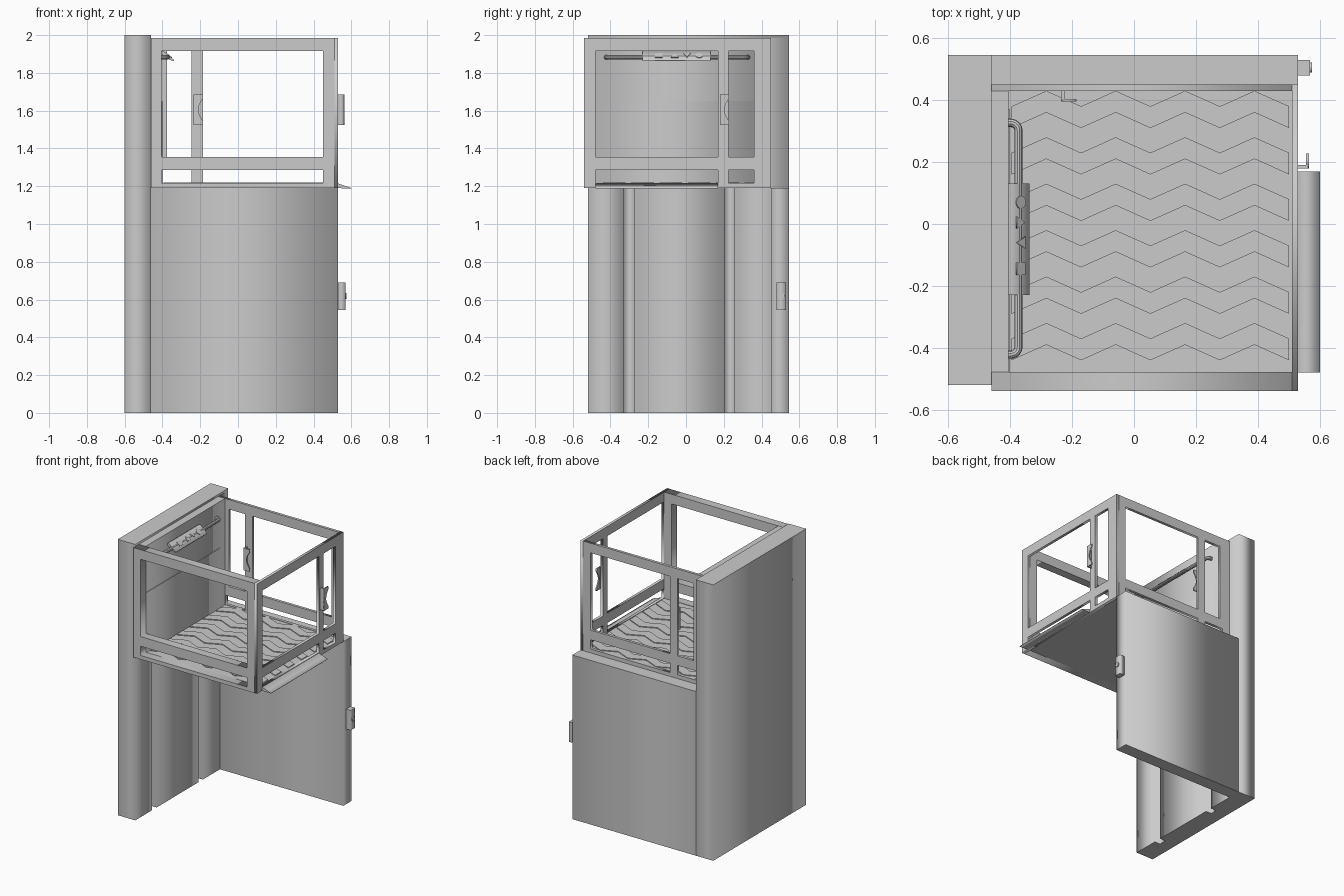
import bpy, math
from mathutils import Matrix, Vector

if "Cube" in bpy.data.objects:
    bpy.data.objects.remove(bpy.data.objects["Cube"])

# local profile axes (u, v, thickness) mapped to world for each extrusion axis
AXES = {'X': Matrix(((0, 0, 1), (1, 0, 0), (0, 1, 0))),
        'Y': Matrix(((1, 0, 0), (0, 0, -1), (0, 1, 0))),
        'Z': Matrix.Identity(3)}


def rect(u0, v0, u1, v1):
    return [(u0, v0), (u1, v0), (u1, v1), (u0, v1)]


def circle(cu, cv, r, n=24):
    return [(cu + r * math.cos(2 * math.pi * i / n), cv + r * math.sin(2 * math.pi * i / n)) for i in range(n)]


def to_mesh(ob):
    bpy.ops.object.select_all(action='DESELECT')
    bpy.context.view_layer.objects.active = ob
    ob.select_set(True)
    bpy.ops.object.convert(target='MESH')
    return bpy.context.view_layer.objects.active


def prism(name, axis, w0, w1, *loops):
    """Filled profile (extra inner loops become holes) extruded from w0 to w1."""
    cu = bpy.data.curves.new(name, 'CURVE')
    cu.dimensions, cu.fill_mode, cu.extrude = '2D', 'BOTH', (w1 - w0) / 2
    for loop in loops:
        s = cu.splines.new('POLY')
        s.points.add(len(loop) - 1)
        for p, (u, v) in zip(s.points, loop):
            p.co = (u, v, 0, 1)
        s.use_cyclic_u = True
    ob = bpy.data.objects.new(name, cu)
    bpy.context.collection.objects.link(ob)
    m = AXES[axis].to_4x4()
    m.translation = Vector({'X': (1, 0, 0), 'Y': (0, 1, 0), 'Z': (0, 0, 1)}[axis]) * (w0 + w1) / 2
    ob.matrix_world = m
    return to_mesh(ob)


def box(name, x0, y0, z0, x1, y1, z1):
    return prism(name, 'Z', z0, z1, rect(x0, y0, x1, y1))


# mast wall with two guide grooves, closed by a cap
G, D = -0.46, -0.505
prism('mast_wall', 'Z', 0, 1.985, [
    (-0.6, -0.52), (G, -0.52), (G, -0.33), (D, -0.33), (D, -0.275), (G, -0.275),
    (G, 0.205), (D, 0.205), (D, 0.255), (G, 0.255), (G, 0.545), (-0.6, 0.545)])
box('mast_cap', -0.6, -0.52, 1.985, -0.46, 0.545, 2.0)

# lower rear wall
box('rear_wall', -0.46, 0.45, 0, 0.53, 0.545, 1.19)

# cage frames: outline with window openings
UP, LOW = (1.355, 1.915), (1.218, 1.285)


def hole(a, b, zs):
    return rect(a, zs[0], b, zs[1])


prism('front_frame', 'Y', -0.54, -0.478, rect(-0.46, 1.19, 0.51, 1.985),
      hole(-0.405, 0.45, UP), hole(-0.405, 0.45, LOW))
prism('right_frame', 'X', 0.51, 0.53, rect(-0.54, 1.19, 0.45, 1.985),
      *[hole(a, b, z) for a, b in ((-0.478, 0.17), (0.225, 0.36)) for z in (UP, LOW)])
prism('rear_frame', 'Y', 0.43, 0.45, rect(-0.46, 1.19, 0.51, 1.985),
      hole(-0.375, -0.245, UP), hole(-0.185, 0.45, UP),
      hole(-0.40, -0.245, LOW), hole(-0.185, 0.45, LOW))
box('side_panel', -0.46, -0.478, 1.19, -0.405, 0.43, 1.985)
box('kick_panel', -0.405, -0.478, 1.215, -0.401, 0.37, 1.65)

# platform floor, raised zigzag treads and entry ramp
box('platform_floor', -0.405, -0.478, 1.19, 0.51, 0.43, 1.215)
for r in range(6):
    y = -0.44 + r * 0.15
    zig = [(-0.395 + i * 0.112, y + (0.05 if i % 2 else 0)) for i in range(9)]
    prism('floor_tread', 'Z', 1.215, 1.221, zig + [(x, v + 0.07) for x, v in reversed(zig)])
prism('entry_ramp', 'Y', -0.48, 0.17, [(0.53, 1.19), (0.6, 1.187), (0.6, 1.19), (0.53, 1.215)])
bpy.context.object.matrix_world  # placed by profile

# door handles: thin leg plus flange with a concave edge
def scoop(a, b, d):
    return [(a, 1.525), (b, 1.525)] + [
        (b - d * math.sin(math.pi * i / 12), 1.545 + 0.12 * i / 12) for i in range(13)] + [(b, 1.685), (a, 1.685)]


box('rear_handle_leg', -0.235, 0.40, 1.525, -0.225, 0.43, 1.685)
prism('rear_handle_grip', 'Y', 0.396, 0.404, scoop(-0.235, -0.185, 0.025))
box('right_handle_leg', 0.53, 0.18, 1.525, 0.562, 0.19, 1.685)
prism('right_handle_grip', 'X', 0.556, 0.565, scoop(0.18, 0.228, 0.025))

# handrail tube bent back to the wall at both ends
cu = bpy.data.curves.new('handrail', 'CURVE')
cu.dimensions, cu.bevel_depth, cu.bevel_resolution, cu.use_fill_caps = '3D', 0.013, 3, True
R = 0.025
arc = [(-0.373 - R + R * math.sin(t), 0.327 - R + R * math.cos(t))
       for t in [math.pi / 2 * i / 6 for i in range(7)]]
path = [(-0.41, 0.327)] + arc
path += [(x, -0.095 - v) for x, v in reversed(path)]
s = cu.splines.new('POLY')
s.points.add(len(path) - 1)
for p, (x, y) in zip(s.points, path):
    p.co = (x, y, 1.883, 1)
rail = bpy.data.objects.new('handrail', cu)
bpy.context.collection.objects.link(rail)
to_mesh(rail)
bpy.ops.object.shade_smooth_by_angle()

# sloped control panel with shaped buttons
prism('control_panel', 'Y', -0.23, 0.13,
      [(-0.405, 1.912), (-0.405, 1.9), (-0.36, 1.868), (-0.338, 1.862), (-0.338, 1.868), (-0.395, 1.915)])
slope = Matrix.Translation((-0.3665, 0, 1.8915)) @ Matrix.Rotation(math.atan2(0.047, 0.057), 4, 'Y')
tri = [(-0.019, -0.018), (0.019, -0.018), (0, 0.018)]
buttons = [('round_button', circle(0, 0, 0.02), 0.07), ('up_button', [(v, u) for u, v in tri], 0.005),
           ('down_button', [(-v, u) for u, v in tri], -0.06), ('square_button', rect(-0.018, -0.02, 0.018, 0.02), -0.145)]
for name, loop, y in buttons:
    b = prism(name, 'Z', -0.004, 0.004, [(u, v + y) for u, v in loop])
    b.matrix_world = slope

# call station on the end of the rear wall
call = box('call_station', 0.53, 0.48, 0.545, 0.568, 0.53, 0.69)
prism('call_button', 'X', 0.568, 0.575, circle(0.505, 0.62, 0.016))
